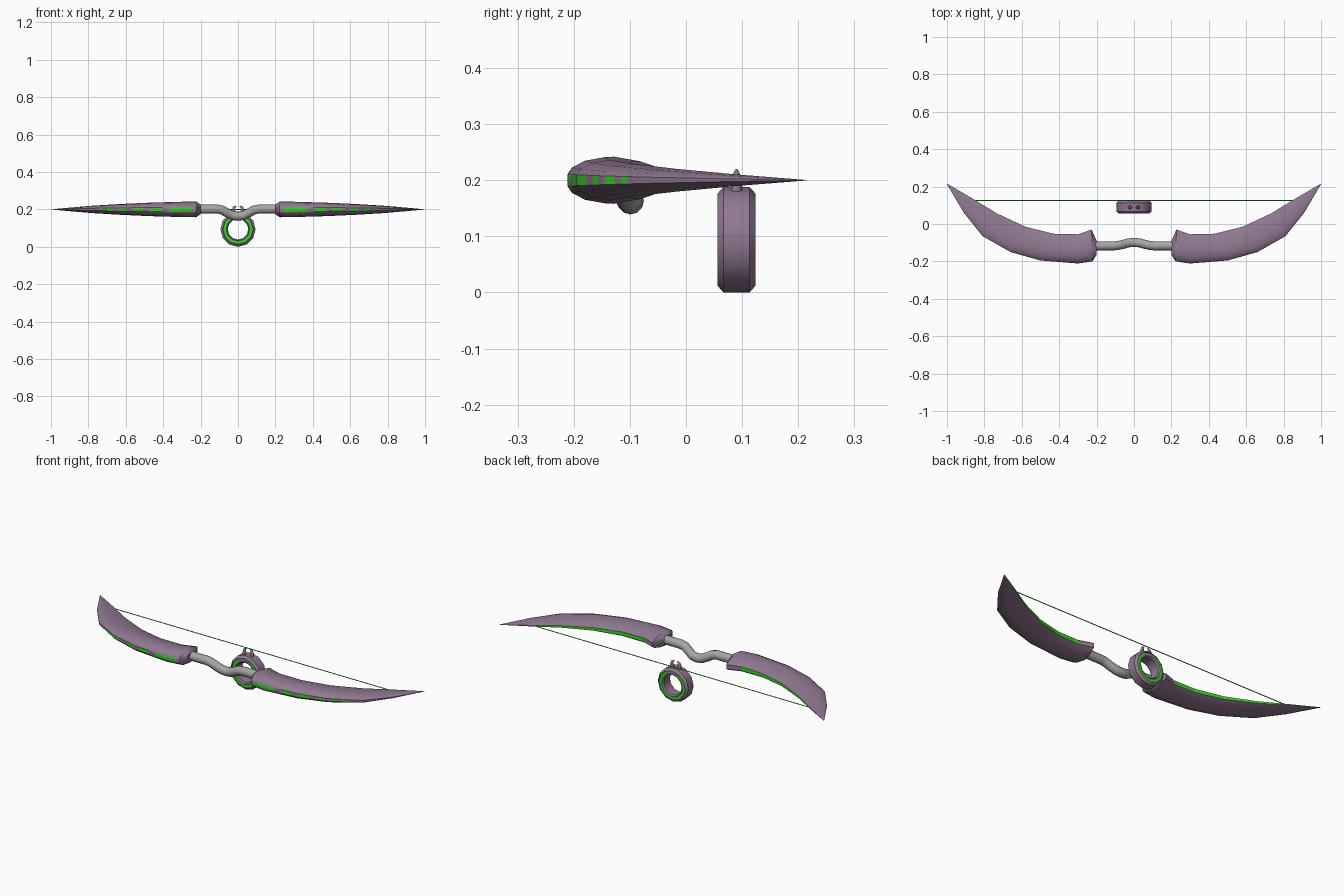
import bpy, bmesh, math
from mathutils import Vector

cube = bpy.data.objects.get("Cube")
if cube:
    bpy.data.objects.remove(cube, do_unlink=True)


def material(name, rgb):
    m = bpy.data.materials.new(name)
    m.use_nodes = True
    m.diffuse_color = (*rgb, 1)
    m.node_tree.nodes["Principled BSDF"].inputs["Base Color"].default_value = (*rgb, 1)
    return m


PURPLE = material("dusty purple", (0.28, 0.19, 0.285))
GREEN = material("bright green", (0.04, 0.64, 0.02))
GREY = material("grip grey", (0.38, 0.38, 0.37))


def finish(name, bm, mats, angle=35):
    bmesh.ops.recalc_face_normals(bm, faces=bm.faces)
    mesh = bpy.data.meshes.new(name)
    bm.to_mesh(mesh)
    bm.free()
    for m in mats:
        mesh.materials.append(m)
    ob = bpy.data.objects.new(name, mesh)
    bpy.context.collection.objects.link(ob)
    bpy.ops.object.select_all(action="DESELECT")
    ob.select_set(True)
    bpy.context.view_layer.objects.active = ob
    bpy.ops.object.shade_smooth_by_angle(angle=math.radians(angle))
    return ob


def bridge(bm, rings, closed=False):
    """Skin neighbouring rings; yields (ring index, side index, face)."""
    n = len(rings[0])
    for i in range(len(rings) if closed else len(rings) - 1):
        a, b = rings[i], rings[(i + 1) % len(rings)]
        for j in range(n):
            k = (j + 1) % n
            yield i, j, bm.faces.new((a[j], a[k], b[k], b[j]))


def tube(name, points, radii, mat, sides=10):
    bm = bmesh.new()
    points = [Vector(p) for p in points]
    rings = []
    for i, p in enumerate(points):
        d = (points[min(i + 1, len(points) - 1)] - points[max(i - 1, 0)]).normalized()
        u = d.cross(Vector((0, 1, 0))).normalized()
        v = d.cross(u)
        angles = [math.tau * k / sides for k in range(sides)]
        rings.append([bm.verts.new(p + radii[i] * (u * math.cos(a) + v * math.sin(a))) for a in angles])
    list(bridge(bm, rings))
    bm.faces.new(rings[0])
    bm.faces.new(rings[-1])
    return finish(name, bm, [mat], 50)


# Limb stations: front edge x, y, back edge x, y, half thickness
STATIONS = [
    (0.2, -0.165, 0.2, -0.09, 0.026), (0.222, -0.2, 0.227, -0.03, 0.042),
    (0.3, -0.211, 0.3, -0.055, 0.041), (0.5, -0.195, 0.43, -0.052, 0.036),
    (0.66, -0.15, 0.58, -0.015, 0.029), (0.81, -0.065, 0.73, 0.055, 0.02),
    (0.91, 0.06, 0.87, 0.14, 0.01), (1.0, 0.213, 0.998, 0.215, 0.0005),
]
DASHES = [(0.24, 0.37), (0.41, 0.47), (0.5, 0.56), (0.6, 0.64), (0.67, 0.7), (0.72, 0.74)]
BACK_STRIP = (0.3, 0.89)
# Half section, from front edge to back edge: depth, thickness
HALF = [(0, 0.27), (0.05, 0.55), (0.2, 0.85), (0.42, 1), (0.7, 0.8), (0.93, 0.48), (1, 0.28)]


def station_at(x):
    for a, b in zip(STATIONS, STATIONS[1:]):
        if x <= b[0]:
            t = (x - a[0]) / (b[0] - a[0])
            return [p + (q - p) * t for p, q in zip(a, b)]
    return STATIONS[-1]


def limb(name, side):
    section = HALF + [(u, -w) for u, w in reversed(HALF)]
    cuts = sorted({s[0] for s in STATIONS} | {x for d in DASHES for x in d} | set(BACK_STRIP))
    bm = bmesh.new()
    rings = []
    for x in cuts:
        fx, fy, bx, by, h = station_at(x)
        rings.append([bm.verts.new((side * (fx + (bx - fx) * u), fy + (by - fy) * u, 0.2 + h * w))
                      for u, w in section])
    for i, j, face in bridge(bm, rings):
        mid = (cuts[i] + cuts[i + 1]) / 2
        front = j == len(section) - 1 and any(a < mid < b for a, b in DASHES)
        back = j == len(HALF) - 1 and BACK_STRIP[0] < mid < BACK_STRIP[1]
        face.material_index = int(front or back)
    bm.faces.new(rings[0])
    bm.faces.new(rings[-1])
    finish(name, bm, [PURPLE, GREEN])


limb("left_limb", 1)
limb("right_limb", -1)

# Grip bar with a dip in the middle
half_grip = [(0.22, -0.117, 0.202), (0.11, -0.117, 0.202), (0.085, -0.115, 0.197),
             (0.055, -0.108, 0.18), (0.03, -0.101, 0.167)]
grip = half_grip + [(0, -0.099, 0.163)] + [(-x, y, z) for x, y, z in reversed(half_grip)]
tube("grip", grip, [0.024] * len(grip), GREY, 12)

# Bowstring
tube("bowstring", [(-0.86, 0.125, 0.2), (0.86, 0.125, 0.2)], [0.0025] * 2, GREEN, 6)

# Thumb ring with green bands set into both faces
RING_Y, RING_Z, SEGMENTS = 0.09, 0.094, 12
half_profile = [(0.055, 0.026), (0.061, 0.034), (0.063, 0.031), (0.08, 0.031), (0.082, 0.034), (0.094, 0.023)]
profile = half_profile + [(r, -y) for r, y in reversed(half_profile)]
bands = (2, len(profile) - 4)
bm = bmesh.new()
rings = []
for s in range(SEGMENTS):
    a = math.tau * s / SEGMENTS
    rings.append([bm.verts.new((r * math.sin(a), RING_Y + y, RING_Z - r * math.cos(a))) for r, y in profile])
for i, j, face in bridge(bm, rings, closed=True):
    away_from_top = abs(i + 0.5 - SEGMENTS / 2) > 1
    face.material_index = int(j in bands and away_from_top)
finish("thumb_ring", bm, [PURPLE, GREEN])

# Pair of string hooks on top of the ring
for name, side in (("left_hook", 1), ("right_hook", -1)):
    tube(name, [(side * x, RING_Y, z) for x, z in ((0.019, 0.175), (0.024, 0.195), (0.021, 0.21), (0.01, 0.219))],
         [0.011, 0.009, 0.007, 0.002], PURPLE, 8)
